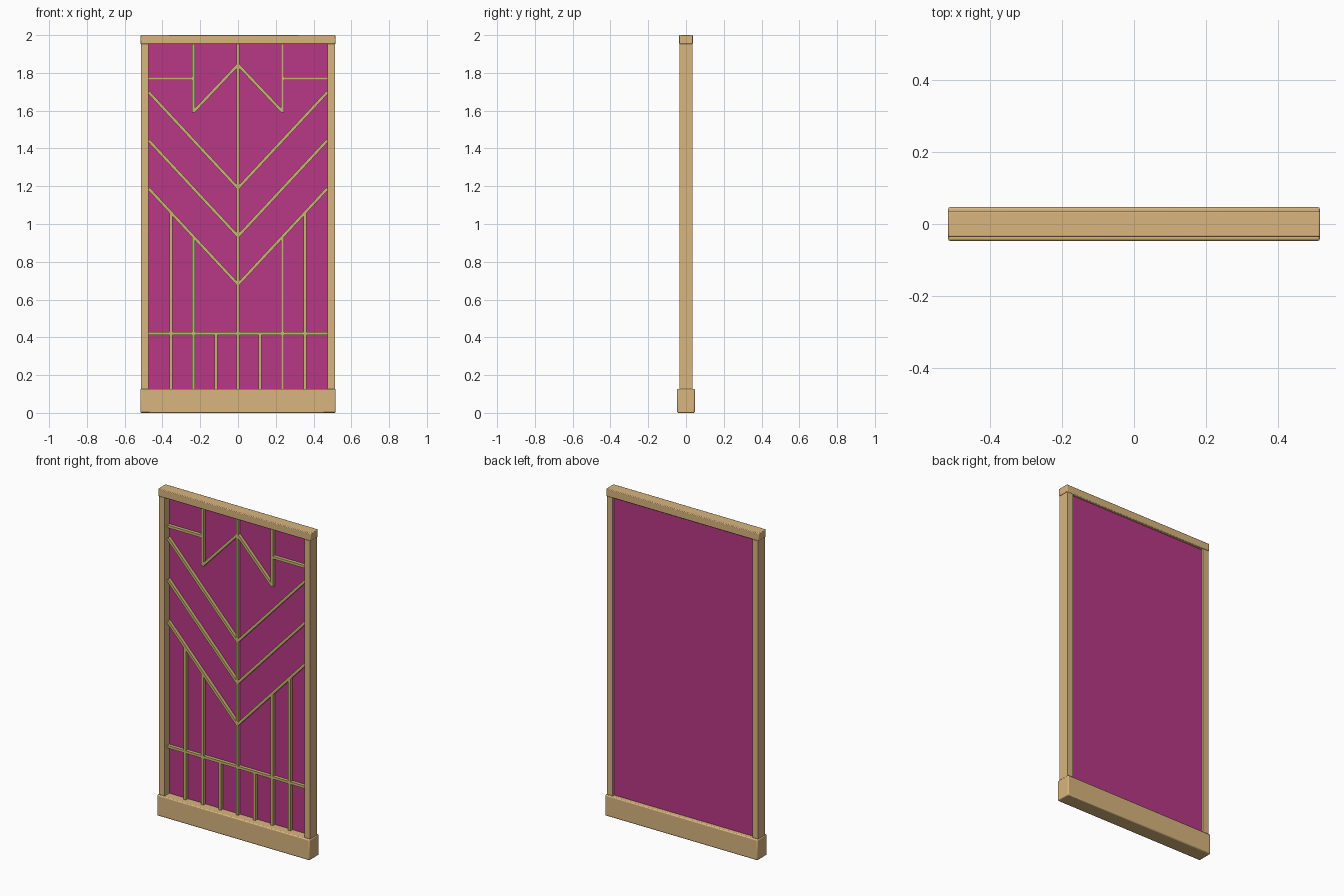
import bpy
import math
from mathutils import Vector

cube = bpy.data.objects.get("Cube")
if cube:
    bpy.data.objects.remove(cube, do_unlink=True)


def make_material(name, color):
    mat = bpy.data.materials.new(name)
    mat.use_nodes = True
    mat.diffuse_color = (*color, 1)
    mat.node_tree.nodes["Principled BSDF"].inputs["Base Color"].default_value = (*color, 1)
    return mat


wood = make_material("light wood", (0.69, 0.46, 0.21))
glass = make_material("magenta panel", (0.48, 0.04, 0.24))
trim = make_material("pale brass trim", (0.60, 0.46, 0.17))


def box(name, low, high, mat, bevel=0.0):
    low, high = Vector(low), Vector(high)
    bpy.ops.mesh.primitive_cube_add(size=1, location=(low + high) / 2)
    obj = bpy.context.object
    obj.name = name
    obj.scale = high - low
    bpy.ops.object.transform_apply(location=False, rotation=False, scale=True)
    obj.data.materials.append(mat)
    if bevel:
        mod = obj.modifiers.new("soft edges", "BEVEL")
        mod.width = bevel
        mod.segments = 2
        bpy.ops.object.shade_smooth_by_angle(angle=math.radians(30))
    return obj


# Frame dimensions
HALF, INNER = 0.517, 0.473
BASE_TOP, RAIL_LOW = 0.127, 1.953

# Outer frame
box("bottom_rail", (-HALF, -0.047, 0), (HALF, 0.047, BASE_TOP), wood, 0.006)
box("top_rail", (-HALF, -0.036, RAIL_LOW), (HALF, 0.036, 2), wood, 0.004)
for side, name in ((1, "left_stile"), (-1, "right_stile")):
    x0, x1 = sorted((side * INNER, side * (HALF - 0.004)))
    box(name, (x0, -0.034, BASE_TOP), (x1, 0.034, RAIL_LOW), wood)

# Thin coloured panel, set towards the back
box("panel", (-INNER, 0.010, BASE_TOP), (INNER, 0.020, RAIL_LOW), glass)

# Lattice bars standing on the front of the panel
WIDTH, FRONT, BACK = 0.016, -0.010, 0.011


def bar(name, start, end):
    a, b = Vector(start), Vector(end)
    d = b - a
    mid = (a + b) / 2
    obj = box(name, (-d.length / 2, FRONT, -WIDTH / 2), (d.length / 2, BACK, WIDTH / 2), trim)
    obj.location = (mid.x, (FRONT + BACK) / 2, mid.y)
    obj.rotation_euler.y = -math.atan2(d.y, d.x)


def mirrored_bar(name, start, end):
    for side, label in ((1, "left"), (-1, "right")):
        bar(label + "_" + name, (side * start[0], start[1]), (side * end[0], end[1]))


bar("centre_bar", (0, BASE_TOP), (0, RAIL_LOW))
bar("lower_cross_bar", (-INNER, 0.42), (INNER, 0.42))

# Three parallel chevrons
for i in range(3):
    z = 0.68 + 0.255 * i
    mirrored_bar("chevron_bar", (0, z), (INNER, z + 0.508))

# Lower uprights
for x, top in ((0.117, 0.42), (0.235, 0.93), (0.355, 1.06)):
    mirrored_bar("lower_upright", (x, BASE_TOP), (x, top))

# Upper pattern
mirrored_bar("upper_upright", (0.235, 1.59), (0.235, RAIL_LOW))
mirrored_bar("upper_diagonal", (0, 1.843), (0.235, 1.595))
mirrored_bar("upper_cross_bar", (0.235, 1.77), (INNER, 1.77))
